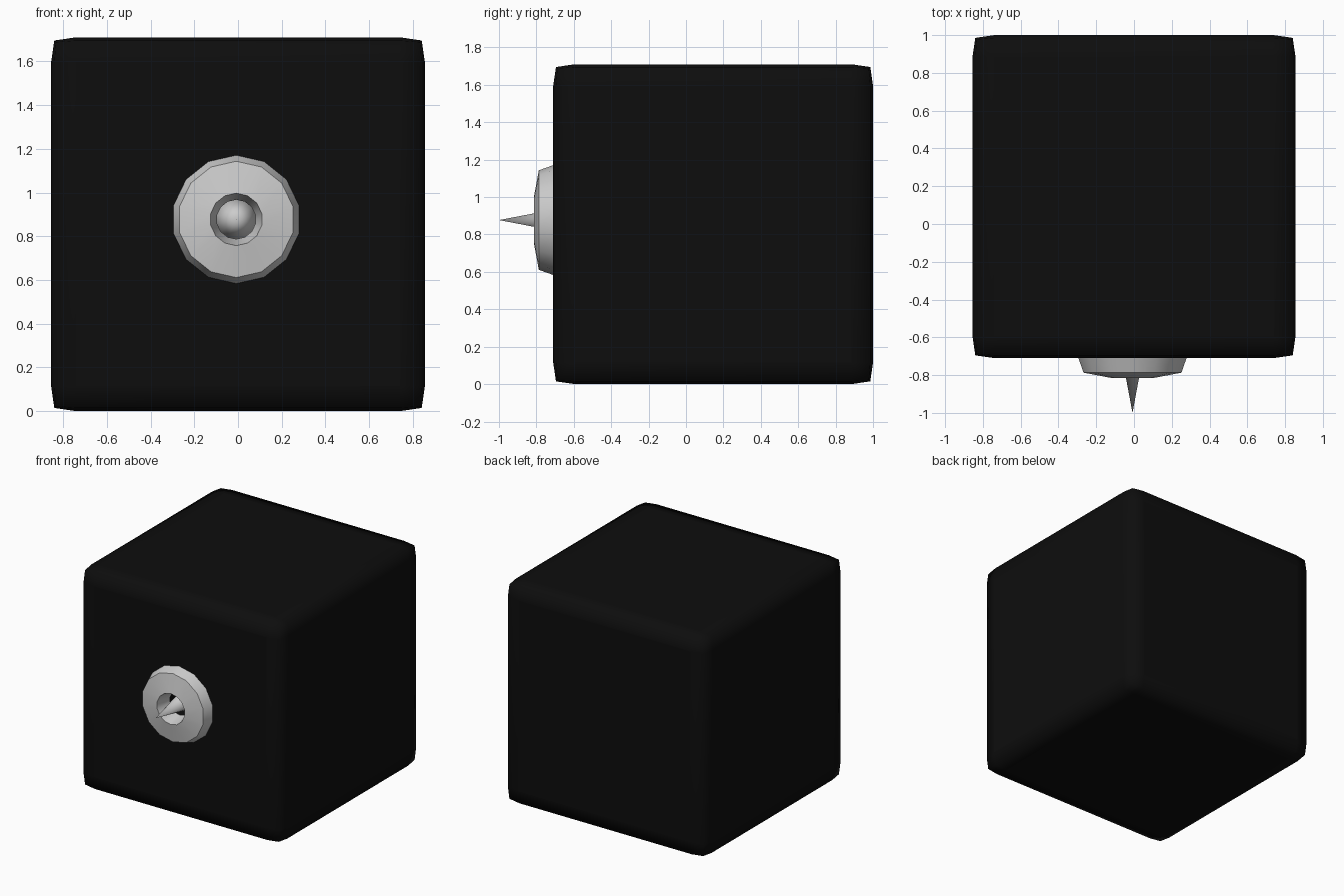
import bpy, bmesh, math

if "Cube" in bpy.data.objects:
    bpy.data.objects.remove(bpy.data.objects["Cube"])

CX, CZ = -0.008, 0.877   # axis of the dial
SIDES = 14

black = bpy.data.materials.new("black")
black.diffuse_color = (0.004, 0.004, 0.004, 1)
black.use_nodes = True
black.node_tree.nodes["Principled BSDF"].inputs["Base Color"].default_value = black.diffuse_color


def smooth(obj):
    bpy.ops.object.select_all(action='DESELECT')
    obj.select_set(True)
    bpy.context.view_layer.objects.active = obj
    bpy.ops.object.shade_smooth_by_angle(angle=math.radians(30))


def lathe(name, profile):
    """Revolve (radius, y) points around the dial axis; radius 0 closes to a point."""
    bm = bmesh.new()
    rings = []
    for r, y in profile:
        n = SIDES if r > 0 else 1
        rings.append([bm.verts.new((CX + r * math.sin(2 * math.pi * i / SIDES), y,
                                    CZ + r * math.cos(2 * math.pi * i / SIDES)))
                      for i in range(n)])
    for a, b in zip(rings, rings[1:]):
        for i in range(SIDES):
            j = (i + 1) % SIDES
            quad = [a[i % len(a)], a[j % len(a)], b[j % len(b)], b[i % len(b)]]
            bm.faces.new(list(dict.fromkeys(quad)))
    bmesh.ops.recalc_face_normals(bm, faces=bm.faces)
    mesh = bpy.data.meshes.new(name)
    bm.to_mesh(mesh)
    bm.free()
    obj = bpy.data.objects.new(name, mesh)
    bpy.context.collection.objects.link(obj)
    return obj


# Box with tight two-step rounded edges
bpy.ops.mesh.primitive_cube_add(size=1.71, location=(0, 0.145, 0.855))
box = bpy.context.object
box.name = "box"
box.data.materials.append(black)
bevel = box.modifiers.new("bevel", 'BEVEL')
bevel.width = 0.115
bevel.segments = 2
bevel.profile = 0.76

# Blind hole in the box front, behind the ring
cutter = lathe("hole_cutter", [(0, -0.8), (0.1, -0.8), (0.1, -0.525), (0, -0.525)])
cutter.data.materials.append(black)
cutter.hide_render = True
cutter.hide_viewport = True
cut = box.modifiers.new("hole", 'BOOLEAN')
cut.operation = 'DIFFERENCE'
cut.object = cutter
smooth(box)

# Bevelled ring around the hole
ring = lathe("ring", [(0.297, -0.70), (0.266, -0.787), (0.12, -0.814),
                      (0.09, -0.70), (0.297, -0.70)])
smooth(ring)

# Long spike through the ring
spike = lathe("spike", [(0, -1.0), (0.09, -0.53), (0, -0.53)])
smooth(spike)
